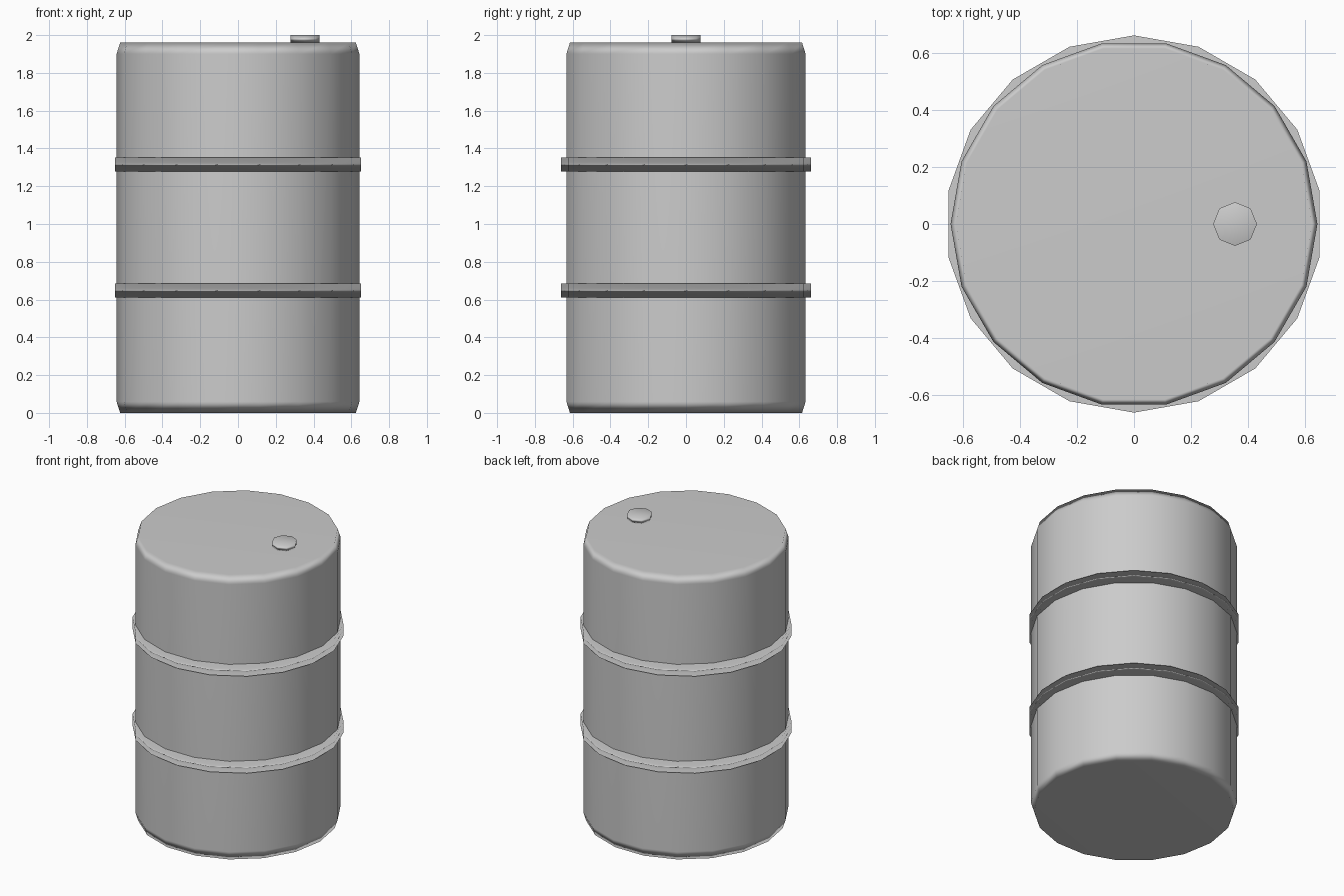
import bpy, bmesh
from math import cos, sin, tau

if "Cube" in bpy.data.objects:
    bpy.data.objects.remove(bpy.data.objects["Cube"])


def lathe(name, profile, sides, turn=0.0, x=0.0):
    """Closed, smooth-shaded solid of revolution from (radius, z) points, bottom to top."""
    bm = bmesh.new()
    rings = [[bm.verts.new((x + r * cos(tau * (i + turn) / sides),
                            r * sin(tau * (i + turn) / sides), z))
              for i in range(sides)] for r, z in profile]
    for low, high in zip(rings, rings[1:]):
        for i in range(sides):
            j = (i + 1) % sides
            bm.faces.new((low[i], low[j], high[j], high[i]))
    bm.faces.new(rings[0][::-1])
    bm.faces.new(rings[-1])
    for f in bm.faces:
        f.smooth = True
    mesh = bpy.data.meshes.new(name)
    bm.to_mesh(mesh)
    bm.free()
    obj = bpy.data.objects.new(name, mesh)
    bpy.context.collection.objects.link(obj)
    # Area-weighted normals keep the big end faces flat-looking
    mod = obj.modifiers.new("weighted_normals", 'WEIGHTED_NORMAL')
    mod.mode = 'FACE_AREA'
    return obj


# Drum body with chamfered ends
lathe("drum_body", [(0.624, 0), (0.643, 0.06), (0.643, 1.90), (0.624, 1.96)], 18)

# Two reinforcing hoops, turned half a side against the body
for name, z in (("lower_hoop", 0.61), ("upper_hoop", 1.277)):
    lathe(name, [(0.661, z), (0.661, z + 0.074)], 18, turn=0.5)

# Bung cap on the lid
lathe("bung_cap", [(0.077, 1.955), (0.077, 2.0)], 8, x=0.354)
